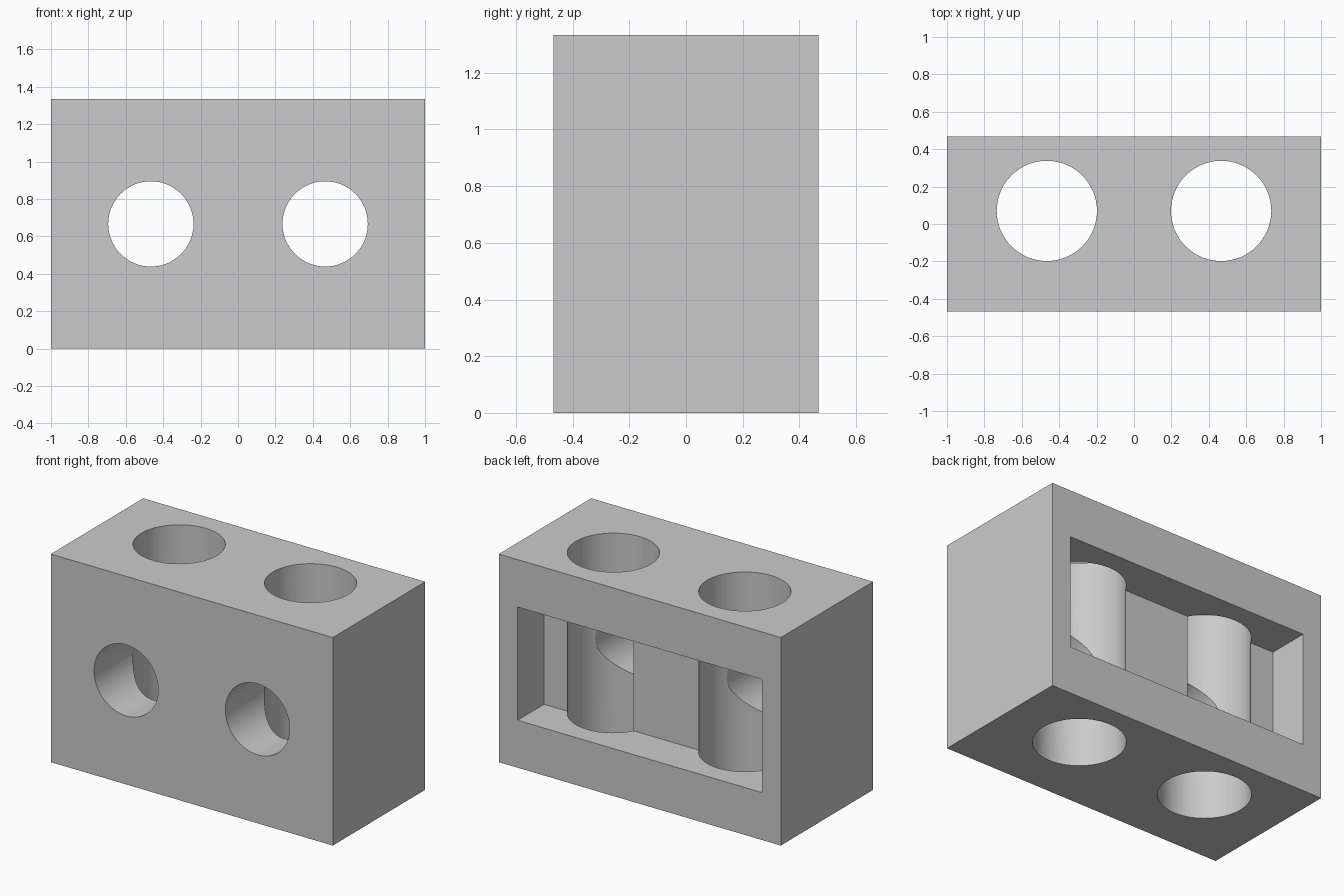
import bpy
import math

if "Cube" in bpy.data.objects:
    bpy.data.objects.remove(bpy.data.objects["Cube"], do_unlink=True)

WIDTH, DEPTH, HEIGHT = 2.0, 0.936, 1.334
MID = HEIGHT / 2
HOLE_X = 0.466

grey = bpy.data.materials.new("plain grey")
grey.use_nodes = True
colour = (0.6, 0.6, 0.6, 1)
grey.diffuse_color = colour
grey.node_tree.nodes["Principled BSDF"].inputs["Base Color"].default_value = colour


def box(name, size, centre):
    bpy.ops.mesh.primitive_cube_add(size=1, location=centre)
    ob = bpy.context.object
    ob.name = name
    ob.scale = size
    bpy.ops.object.transform_apply(location=False, rotation=False, scale=True)
    ob.data.materials.append(grey)
    return ob


def rod(name, radius, length, centre, tilt=0):
    bpy.ops.mesh.primitive_cylinder_add(vertices=64, radius=radius, depth=length,
                                        location=centre, rotation=(tilt, 0, 0))
    ob = bpy.context.object
    ob.name = name
    ob.data.materials.append(grey)
    return ob


# Solid block
block = box("block", (WIDTH, DEPTH, HEIGHT), (0, 0, MID))

# Rectangular pocket in the back, reaching in to y = 0.2
cutters = [box("back_pocket_cutter", (1.734, 0.6, 0.726), (0, 0.5, MID))]

# Upright bores and the front holes that open into them
for side, x in (("right", -HOLE_X), ("left", HOLE_X)):
    cutters.append(rod(side + "_bore_cutter", 0.268, 2, (x, 0.07, MID)))
    cutters.append(rod(side + "_front_hole_cutter", 0.228, 0.8,
                       (x, -0.33, MID), math.pi / 2))

# Cut the block, then apply the cuts
for cutter in cutters:
    cut = block.modifiers.new(cutter.name, "BOOLEAN")
    cut.operation = "DIFFERENCE"
    cut.solver = "EXACT"
    cut.object = cutter
    cutter.hide_render = True

bpy.ops.object.select_all(action="DESELECT")
block.select_set(True)
bpy.context.view_layer.objects.active = block
for name in [m.name for m in block.modifiers]:
    bpy.ops.object.modifier_apply(modifier=name)
for cutter in cutters:
    bpy.data.objects.remove(cutter, do_unlink=True)

bpy.ops.object.shade_smooth_by_angle(angle=math.radians(30))
